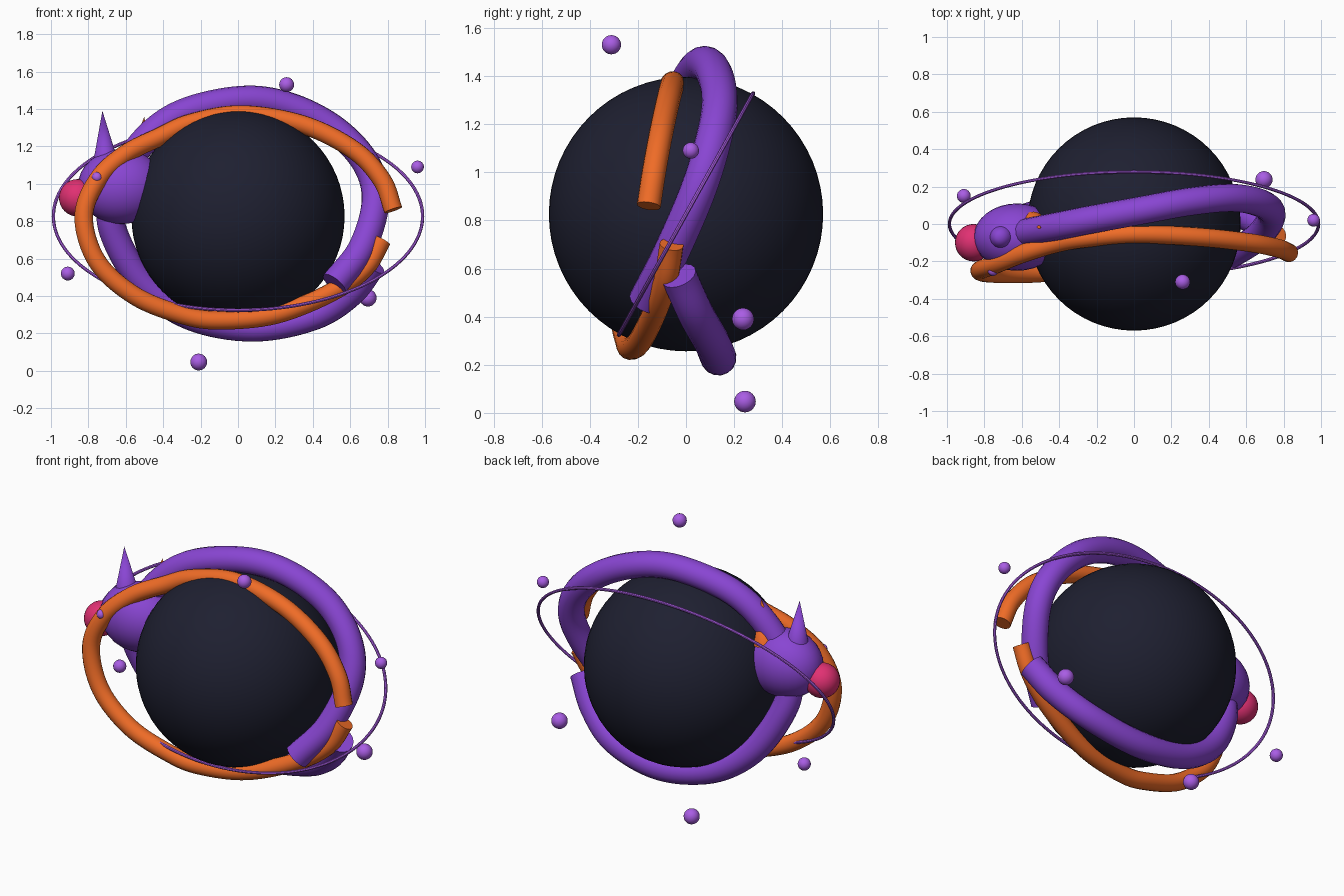
import bpy, math
from mathutils import Vector

if "Cube" in bpy.data.objects:
    bpy.data.objects.remove(bpy.data.objects["Cube"])


def material(name, rgb):
    m = bpy.data.materials.new(name)
    m.diffuse_color = (*rgb, 1)
    m.use_nodes = True
    m.node_tree.nodes["Principled BSDF"].inputs["Base Color"].default_value = m.diffuse_color
    return m


PURPLE = material("purple", (0.25, 0.06, 0.65))
VIOLET = material("violet", (0.40, 0.11, 0.78))
ORANGE = material("orange", (0.87, 0.15, 0.02))
PINK = material("pink", (0.75, 0.03, 0.17))
DARK = material("dark", (0.013, 0.014, 0.03))


def finish(name, mat):
    ob = bpy.context.object
    ob.name = name
    ob.data.materials.clear()
    ob.data.materials.append(mat)
    bpy.ops.object.shade_smooth_by_angle(angle=math.radians(40))
    return ob


def ball(name, mat, loc, scale, seg=32):
    bpy.ops.mesh.primitive_uv_sphere_add(segments=seg, ring_count=seg // 2, location=loc)
    ob = bpy.context.object
    ob.scale = scale if isinstance(scale, tuple) else (scale,) * 3
    bpy.ops.object.transform_apply(location=False, rotation=False, scale=True)
    return finish(name, mat)


def cone(name, mat, base, tip, radius):
    axis = Vector(tip) - Vector(base)
    bpy.ops.mesh.primitive_cone_add(vertices=32, radius1=radius, radius2=0, depth=axis.length,
                                    location=(Vector(base) + Vector(tip)) / 2)
    bpy.context.object.rotation_euler = axis.to_track_quat('Z', 'Y').to_euler()
    return finish(name, mat)


def smooth_path(points, steps=8):
    p = [Vector(q) for q in points]
    p = [2 * p[0] - p[1]] + p + [2 * p[-1] - p[-2]]
    out = []
    for a, b, c, d in zip(p, p[1:], p[2:], p[3:]):
        for i in range(steps):
            t = i / steps
            out.append(0.5 * (2 * b + (c - a) * t + (2 * a - 5 * b + 4 * c - d) * t * t
                              + (3 * b - a - 3 * c + d) * t ** 3))
    return out + [p[-2]]


def tube(name, mat, points, radius, closed=False, sides=6):
    cu = bpy.data.curves.new(name, 'CURVE')
    cu.dimensions = '3D'
    cu.bevel_depth = radius
    cu.bevel_resolution = sides
    cu.use_fill_caps = not closed
    sp = cu.splines.new('POLY')
    sp.points.add(len(points) - 1)
    for pt, co in zip(sp.points, points):
        pt.co = (*co, 1)
    sp.use_cyclic_u = closed
    ob = bpy.data.objects.new(name, cu)
    bpy.context.collection.objects.link(ob)
    bpy.ops.object.select_all(action='DESELECT')
    ob.select_set(True)
    bpy.context.view_layer.objects.active = ob
    bpy.ops.object.convert(target='MESH')
    return finish(name, mat)


# central globe
CENTRE = Vector((0, 0, 0.826))
ball("globe", DARK, CENTRE, 0.57, 64)

# thick coil that overlaps itself on the right
tube("purple_coil", PURPLE, smooth_path([
    (.515, -.165, .465), (.66, -.07, .65), (.735, .04, .9), (.69, .105, 1.1),
    (.53, .14, 1.28), (.3, .12, 1.405), (.05, .075, 1.45), (-.25, .02, 1.395),
    (-.45, -.02, 1.28), (-.61, -.05, 1.08), (-.68, -.04, .88), (-.65, 0, .7),
    (-.5, .06, .46), (-.25, .11, .29), (.08, .135, .23), (.4, .11, .29),
    (.6, .04, .415), (.72, -.03, .57)]), 0.075)

# slimmer coil across the front
tube("orange_coil", ORANGE, smooth_path([
    (.83, -.155, .86), (.77, -.13, 1.02), (.62, -.10, 1.18), (.35, -.07, 1.315),
    (.02, -.055, 1.37), (-.25, -.075, 1.325), (-.42, -.105, 1.25), (-.6, -.16, 1.16),
    (-.75, -.22, 1.02), (-.825, -.25, .82), (-.75, -.265, .58), (-.55, -.265, .4),
    (-.3, -.245, .3), (-.1, -.23, .27), (.2, -.19, .3), (.5, -.13, .42),
    (.68, -.085, .55), (.77, -.06, .7)]), 0.05)

# tilted thin orbit ring
ring = [CENTRE + Vector((.987 * math.cos(t), .279 * math.sin(t), .502 * math.sin(t)))
        for t in (math.tau * i / 128 for i in range(128))]
tube("orbit_ring", VIOLET, ring, 0.009, True, 2)

# head, snout, eye and ears
ball("head", PURPLE, (-.625, -.07, .985), (.232, .18, .2))
ball("snout", PINK, (-.857, -.1, .925), .1)
ball("eye", VIOLET, (-.754, -.25, 1.035), .028, 16)
cone("left_ear", PURPLE, (-.708, -.07, 1.12), (-.725, -.07, 1.39), .066)
cone("right_ear", ORANGE, (-.54, .0, 1.1), (-.5, -.02, 1.36), .066)

# floating beads
for i, (x, y, z, r) in enumerate([(.26, -.31, 1.53, .04), (.96, .02, 1.09, .034),
                                  (.695, .237, .39, .046), (-.21, .245, .047, .045),
                                  (-.91, .15, .52, .037)]):
    ball(f"bead_{i + 1}", VIOLET, (x, y, z), r, 24)
